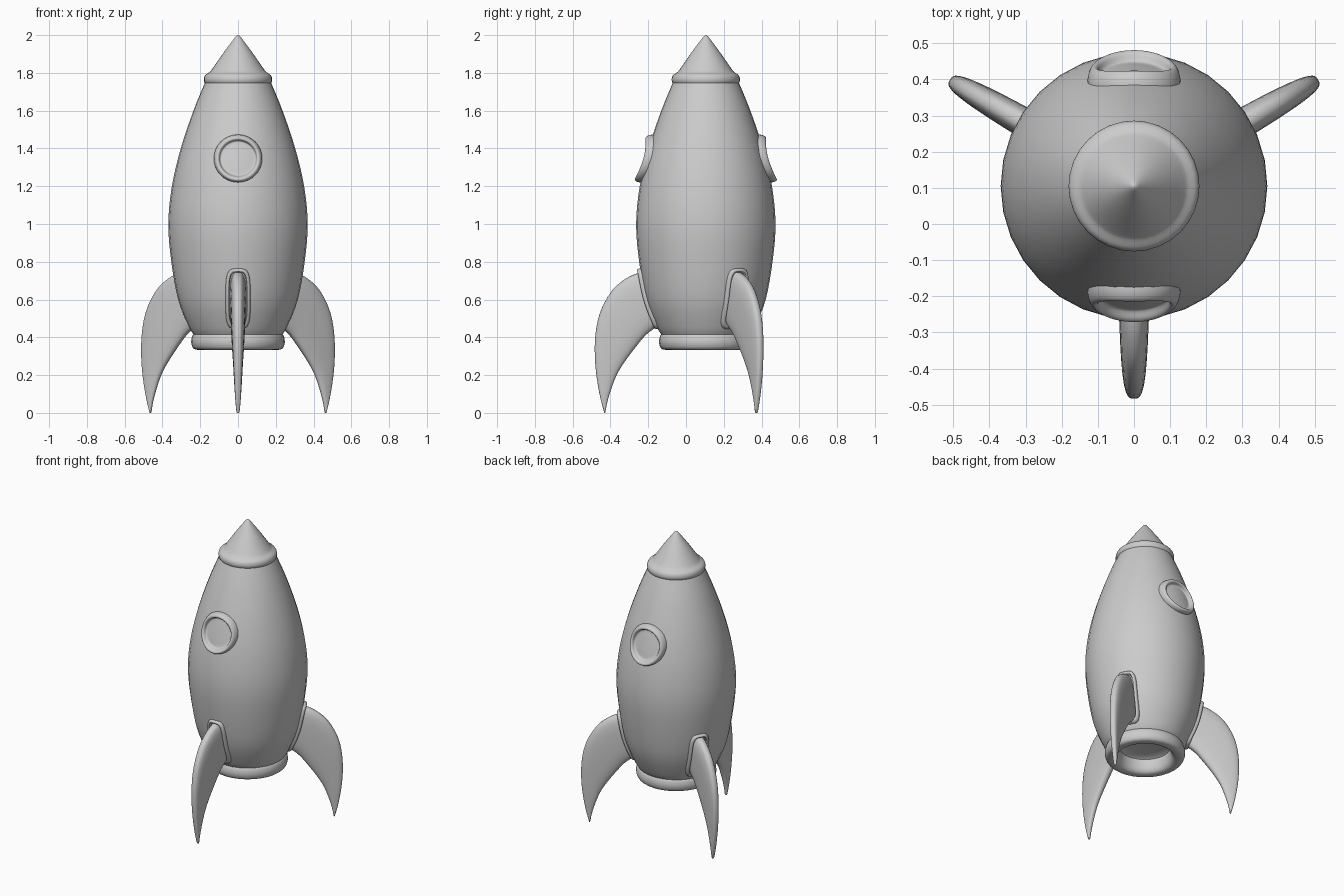
import bpy, bmesh
from math import sin, cos, pi, sqrt, radians, copysign
from mathutils import Vector

if "Cube" in bpy.data.objects:
    bpy.data.objects.remove(bpy.data.objects["Cube"])

AXIS_Y = 0.105   # rocket axis position


def smooth(pts, n=4):
    """Catmull-Rom resampling of a list of equal-length tuples."""
    p = [pts[0]] + list(pts) + [pts[-1]]
    out = []
    for i in range(1, len(p) - 2):
        for k in range(n):
            t = k / n
            out.append(tuple(
                0.5 * (2 * b + (c - a) * t + (2 * a - 5 * b + 4 * c - d) * t * t
                       + (3 * b - a - 3 * c + d) * t ** 3)
                for a, b, c, d in zip(p[i - 1], p[i], p[i + 1], p[i + 2])))
    out.append(tuple(pts[-1]))
    return out


def place(angle, r, u, z):
    """Radial / tangential / height coordinates to world."""
    return Vector((r * cos(angle) - u * sin(angle),
                   AXIS_Y + r * sin(angle) + u * cos(angle), z))


def skin(name, rings, cap_start=False, cap_end=False):
    """Bridge closed rings of points into a smooth-shaded object."""
    bm = bmesh.new()
    vr = [[bm.verts.new(p) for p in ring] for ring in rings]
    n = len(vr[0])
    for a, b in zip(vr, vr[1:]):
        for i in range(n):
            j = (i + 1) % n
            bm.faces.new((a[i], a[j], b[j], b[i]))
    if cap_start:
        bm.faces.new(vr[0])
    if cap_end:
        bm.faces.new(vr[-1])
    bmesh.ops.remove_doubles(bm, verts=bm.verts, dist=1e-5)
    bmesh.ops.recalc_face_normals(bm, faces=bm.faces)
    me = bpy.data.meshes.new(name)
    bm.to_mesh(me)
    bm.free()
    ob = bpy.data.objects.new(name, me)
    bpy.context.collection.objects.link(ob)
    bpy.ops.object.select_all(action='DESELECT')
    ob.select_set(True)
    bpy.context.view_layer.objects.active = ob
    bpy.ops.object.shade_smooth_by_angle(angle=radians(50))
    return ob


def lathe(name, profile, seg=32):
    return skin(name, [[place(2 * pi * i / seg, r, 0, z) for i in range(seg)]
                       for r, z in profile])


def super_pt(t, e):
    """Unit superellipse point."""
    c, s = cos(t), sin(t)
    return copysign(abs(c) ** (2 / e), c), copysign(abs(s) ** (2 / e), s)


# Hull
hull = smooth([(0.232, 0.41), (0.262, 0.46), (0.317, 0.60), (0.353, 0.80),
               (0.369, 1.00), (0.35, 1.20), (0.303, 1.40), (0.236, 1.60),
               (0.17, 1.76)])
lathe("hull", hull)


def hull_radius(z):
    for (r0, z0), (r1, z1) in zip(hull, hull[1:]):
        if z <= z1:
            return r0 + (r1 - r0) * (z - z0) / (z1 - z0)
    return hull[-1][0]


# Nose cone with its collar
lathe("nose_cone", smooth([(0.16, 1.735), (0.175, 1.745), (0.181, 1.765), (0.174, 1.787),
                           (0.152, 1.803), (0.137, 1.82), (0.078, 1.905),
                           (0.022, 1.98), (0.008, 1.996), (0.0, 2.0)], 3))

# Exhaust ring with recessed inside
lathe("exhaust_ring", smooth([(0.225, 0.425), (0.241, 0.41), (0.248, 0.375), (0.238, 0.343),
                              (0.215, 0.334), (0.185, 0.338), (0.167, 0.36),
                              (0.158, 0.40), (0.145, 0.43), (0.0, 0.44)], 3))


def hull_patch(name, angle, z0, half_w, half_h, profile, e=2, seg=40):
    """Raised patch that follows the hull; profile = (size fraction, height)."""
    rings = []
    for f, off in profile:
        ring = []
        for i in range(seg):
            c, s = super_pt(2 * pi * i / seg, e)
            u = c * (half_w - (1 - f) * half_w)
            z = z0 + s * (half_h - (1 - f) * half_w if f > 0 else 0)
            ring.append(place(angle, sqrt(hull_radius(z) ** 2 - u * u) + off, u, z))
        rings.append(ring)
    return skin(name, rings)


# Portholes, front and back
porthole = smooth([(1.0, -0.02), (1.0, 0.008), (0.95, 0.027), (0.87, 0.033),
                   (0.79, 0.026), (0.74, 0.008), (0.66, 0.003), (0.4, 0.003), (0.0, 0.003)], 3)
for name, a in (("front_porthole", -pi / 2), ("back_porthole", pi / 2)):
    hull_patch(name, a, 1.347, 0.128, 0.126, porthole)

# Three fins: (outer r, outer z, inner r, inner z, half thickness)
fin = smooth([(0.32, 0.75, 0.235, 0.475, 0.044), (0.36, 0.74, 0.276, 0.445, 0.043),
              (0.42, 0.713, 0.32, 0.41, 0.041), (0.495, 0.65, 0.37, 0.35, 0.038),
              (0.559, 0.535, 0.43, 0.27, 0.033), (0.586, 0.40, 0.472, 0.20, 0.027),
              (0.585, 0.25, 0.503, 0.12, 0.021), (0.565, 0.11, 0.522, 0.055, 0.015),
              (0.541, 0.012, 0.531, 0.008, 0.009), (0.536, 0.0, 0.534, 0.0, 0.004)], 3)
collar = [(1.0, -0.02), (1.0, 0.008), (0.94, 0.016), (0.84, 0.019), (0.74, 0.016), (0.66, -0.01)]
for name, deg in (("front", -90), ("right", 30), ("left", 150)):
    a = radians(deg)
    rings = []
    for ro, zo, ri, zi, w in fin:
        ring = []
        for i in range(28):
            c, s = super_pt(2 * pi * i / 28, 2.8)
            k = 0.5 + 0.5 * s
            ring.append(place(a, ri + (ro - ri) * k, c * w, max(0, zi + (zo - zi) * k)))
        rings.append(ring)
    skin(name + "_fin", rings, True, True)
    hull_patch(name + "_fin_collar", a, 0.604, 0.066, 0.16, collar, e=4)
